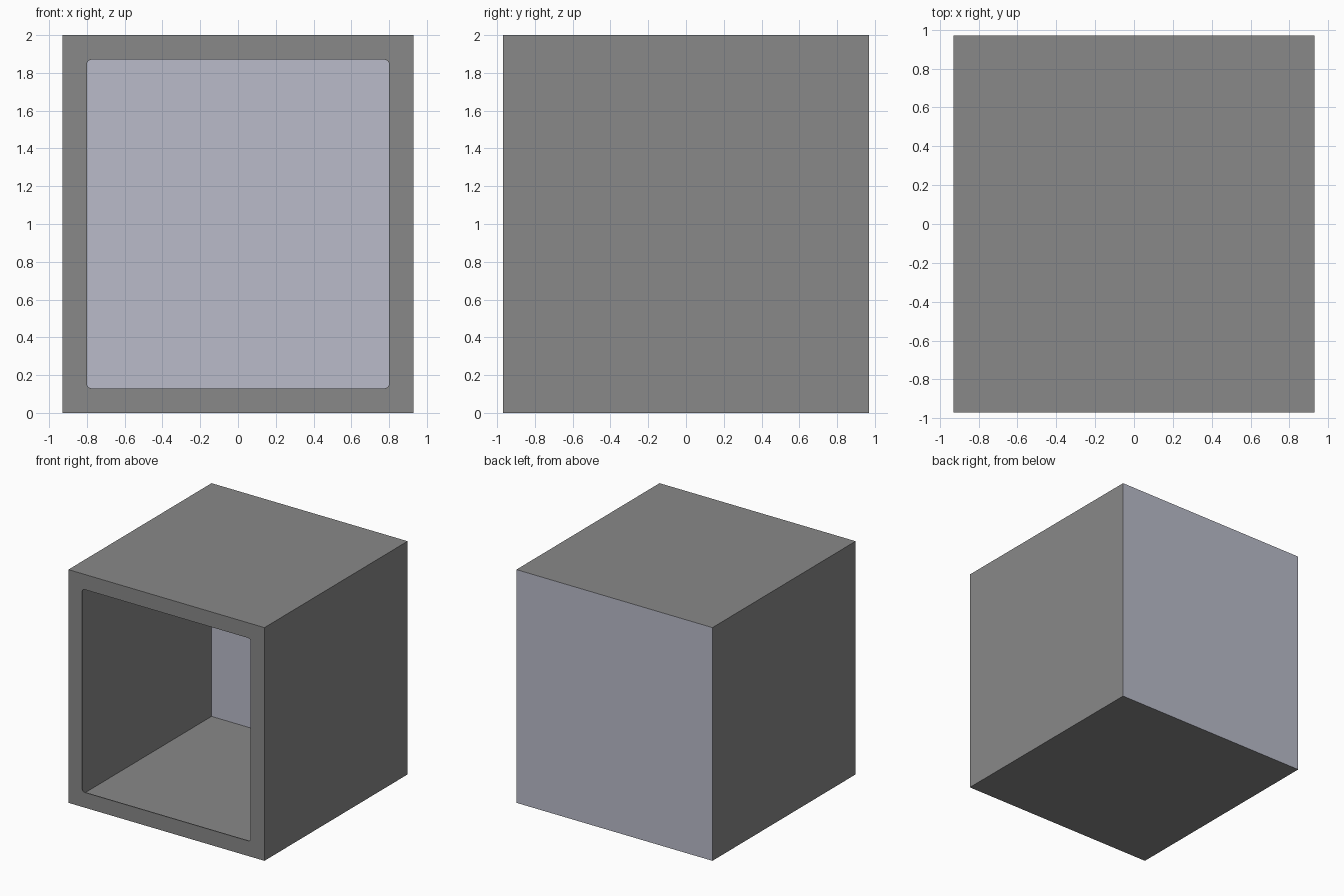
import bpy, bmesh, math

if "Cube" in bpy.data.objects:
    bpy.data.objects.remove(bpy.data.objects["Cube"])

W, D, H = 0.93, 0.97, 2.0          # half width, half depth, height
OW, Z0, Z1 = 0.80, 0.13, 1.87      # opening half width, bottom, top


def material(name, rgb):
    m = bpy.data.materials.new(name)
    m.diffuse_color = (*rgb, 1)
    m.use_nodes = True
    m.node_tree.nodes["Principled BSDF"].inputs["Base Color"].default_value = m.diffuse_color
    return m


def finish(name, bm, mat):
    me = bpy.data.meshes.new(name)
    bm.to_mesh(me)
    bm.free()
    me.materials.append(mat)
    ob = bpy.data.objects.new(name, me)
    bpy.context.collection.objects.link(ob)
    return ob


def sheet(name, pts, mat):
    bm = bmesh.new()
    bm.faces.new([bm.verts.new(p) for p in pts])
    return finish(name, bm, mat)


def rounded_rect(x, z0, z1, r, n=4):
    pts = []
    for i, (sx, cz) in enumerate([(1, z1 - r), (-1, z1 - r), (-1, z0 + r), (1, z0 + r)]):
        for k in range(n + 1):
            a = math.pi / 2 * (i + k / n)
            pts.append((sx * (x - r) + r * math.cos(a), cz + r * math.sin(a)))
    return pts


def ring(name, outer, inner, y, depth, mat):
    bm = bmesh.new()
    loops = [[bm.verts.new((x, yy, z)) for x, z in pts]
             for pts, yy in ((outer, y), (inner, y), (inner, y + depth))]
    n = len(outer)
    for a, b in zip(loops, loops[1:]):
        for i in range(n):
            j = (i + 1) % n
            bm.faces.new((a[i], a[j], b[j], b[i]))
    bmesh.ops.remove_doubles(bm, verts=bm.verts, dist=1e-5)
    bmesh.ops.recalc_face_normals(bm, faces=bm.faces)
    if sum(f.normal.y * f.calc_area() for f in bm.faces) > 0:
        bmesh.ops.reverse_faces(bm, faces=bm.faces)
    return finish(name, bm, mat)


grey = material("grey", (0.25, 0.25, 0.25))
pale = material("pale", (0.49, 0.50, 0.59))

# Thin casing sheets
sheet("top_panel", [(-W, -D, H), (W, -D, H), (W, D, H), (-W, D, H)], grey)
sheet("bottom_panel", [(-W, D, 0), (W, D, 0), (W, -D, 0), (-W, -D, 0)], grey)
sheet("right_panel", [(W, -D, 0), (W, D, 0), (W, D, H), (W, -D, H)], grey)
sheet("left_panel", [(-W, D, 0), (-W, -D, 0), (-W, -D, H), (-W, D, H)], grey)

# Pale back panel
sheet("back_panel", [(W, D, 0), (-W, D, 0), (-W, D, H), (W, D, H)], pale)

# Front frame around the rounded opening
ring("front_frame", rounded_rect(W, 0, H, 0.0), rounded_rect(OW, Z0, Z1, 0.025), -D, 0.008, grey)
